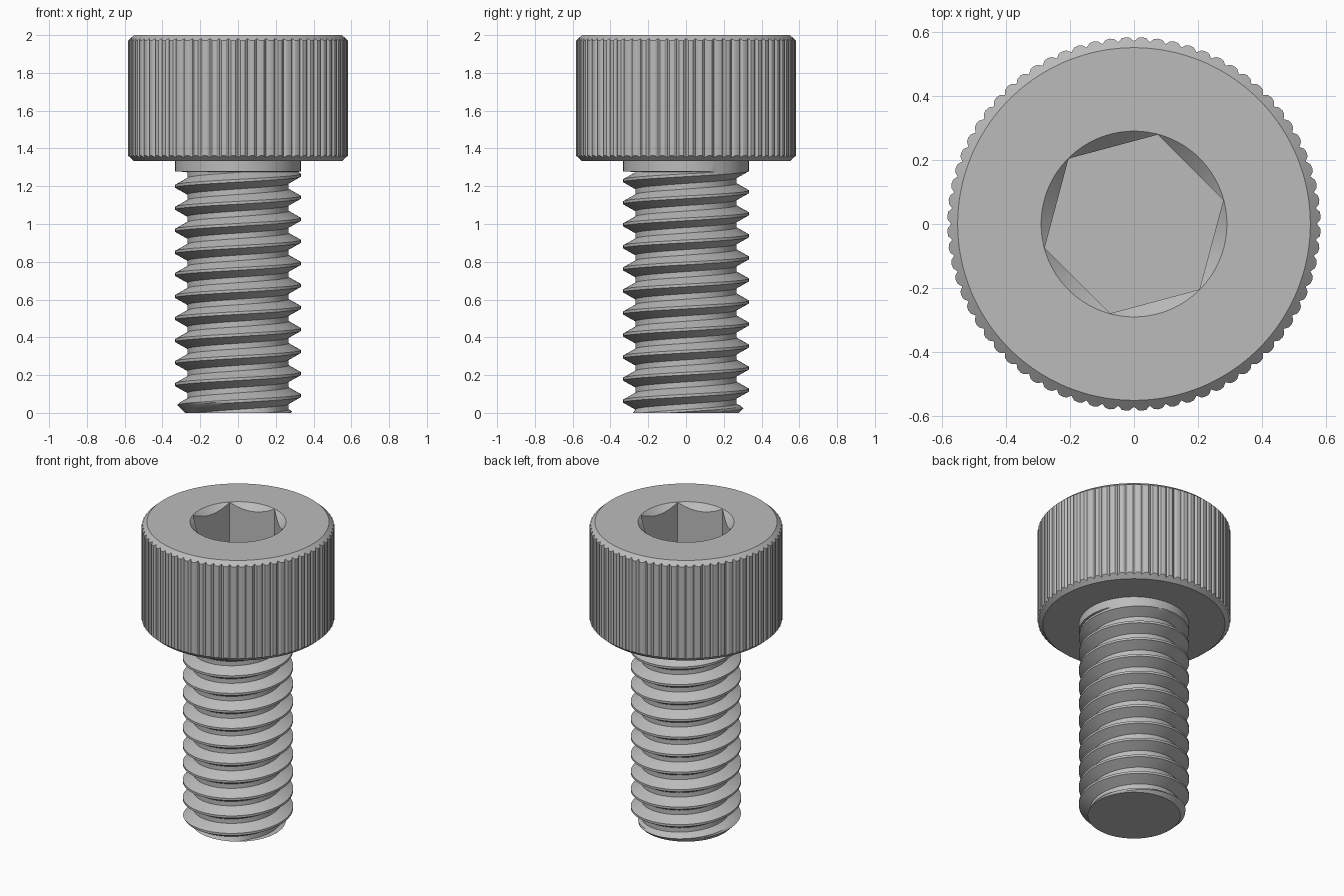
import bpy, bmesh
from math import pi, tau, cos, sin, radians

if "Cube" in bpy.data.objects:
    bpy.data.objects.remove(bpy.data.objects["Cube"])

steel = bpy.data.materials.new("steel grey")
steel.use_nodes = True
steel.diffuse_color = (0.5, 0.5, 0.5, 1)
steel.node_tree.nodes["Principled BSDF"].inputs["Base Color"].default_value = (0.5, 0.5, 0.5, 1)

HEAD_R, RIM_R, HEAD_Z, TOP = 0.583, 0.55, 1.333, 2.0
THREAD_R, ROOT_R, PITCH, NECK_Z, TIP_R = 0.333, 0.268, 0.1167, 1.275, 0.28
APOTHEM, FLOOR_Z = 0.25, 1.667


def finish(bm, name):
    bmesh.ops.remove_doubles(bm, verts=bm.verts, dist=0.0002)
    bmesh.ops.recalc_face_normals(bm, faces=bm.faces)
    mesh = bpy.data.meshes.new(name)
    bm.to_mesh(mesh)
    bm.free()
    mesh.materials.append(steel)
    ob = bpy.data.objects.new(name, mesh)
    bpy.context.collection.objects.link(ob)
    bpy.ops.object.select_all(action="DESELECT")
    ob.select_set(True)
    bpy.context.view_layer.objects.active = ob
    bpy.ops.object.shade_smooth_by_angle(angle=radians(25))


def loft(bm, rings):
    """Join rings of equal length with quads."""
    n = len(rings[0])
    for a, b in zip(rings, rings[1:]):
        for i in range(n):
            j = (i + 1) % n
            bm.faces.new((a[i], a[j], b[j], b[i]))


# Head: knurled side, bevelled rims and hex socket, lofted as one skin
TEETH = 72
N = TEETH * 4


def knurl(i):
    return HEAD_R - (0.013, 0.002, 0, 0.002)[i % 4]


def hexagon(i):
    turn = (i * tau / N - radians(15)) % (pi / 3)
    return APOTHEM / cos(turn - pi / 6)


corner = APOTHEM / cos(pi / 6)
sections = [
    lambda i: (THREAD_R - 0.03, HEAD_Z),
    lambda i: (RIM_R, HEAD_Z),
    lambda i: (knurl(i), HEAD_Z + (knurl(i) - RIM_R) * 0.9),
    lambda i: (knurl(i), TOP - (knurl(i) - RIM_R) * 0.9),
    lambda i: (RIM_R, TOP),
    lambda i: (corner + 0.001, TOP),
    lambda i: (hexagon(i), TOP - (corner + 0.001 - hexagon(i))),
    lambda i: (hexagon(i), FLOOR_Z),
]
bm = bmesh.new()
rings = []
for section in sections:
    ring = []
    for i in range(N):
        r, z = section(i)
        ring.append(bm.verts.new((r * cos(i * tau / N), r * sin(i * tau / N), z)))
    rings.append(ring)
loft(bm, rings)
bm.faces.new(rings[-1])
finish(bm, "socket_head")


# Shank: right-hand thread swept along a helix, trimmed at tip and neck
def thread_radius(z, turn):
    u = ((z - 0.033) / PITCH - (turn - 0.5)) % 1
    d = min(u, 1 - u)                      # distance from crest, in pitches
    t = min(max((d - 0.0625) / 0.3125, 0), 1)
    r = THREAD_R + (ROOT_R - THREAD_R) * t
    r = min(r, TIP_R + z)                  # bevelled tip
    return max(r, TIP_R - 2 * z)           # full disc at the very end


SEG = 96
marks = (0, 0.0625, 0.167, 0.271, 0.375, 0.625, 0.729, 0.833, 0.9375)
bm = bmesh.new()
columns = []
for s in range(SEG + 1):
    turn = s / SEG
    column = []
    for k in range(-2, 13):
        for m in marks:
            z = 0.033 + PITCH * (k + m + turn - 0.5)
            z = min(max(z, 0), NECK_Z)
            r = thread_radius(z, turn)
            column.append(bm.verts.new((r * cos(turn * tau), r * sin(turn * tau), z)))
    # plain neck under the head
    for z in (NECK_Z + 0.004, HEAD_Z):
        column.append(bm.verts.new((THREAD_R * cos(turn * tau), THREAD_R * sin(turn * tau), z)))
    columns.append(column)
for a, b in zip(columns, columns[1:]):
    for j in range(len(a) - 1):
        bm.faces.new((a[j], b[j], b[j + 1], a[j + 1]))
bmesh.ops.remove_doubles(bm, verts=bm.verts, dist=0.0002)
tip = [e for e in bm.edges if e.is_boundary and max(v.co.z for v in e.verts) < 0.001]
bmesh.ops.holes_fill(bm, edges=tip, sides=0)
finish(bm, "threaded_shank")
